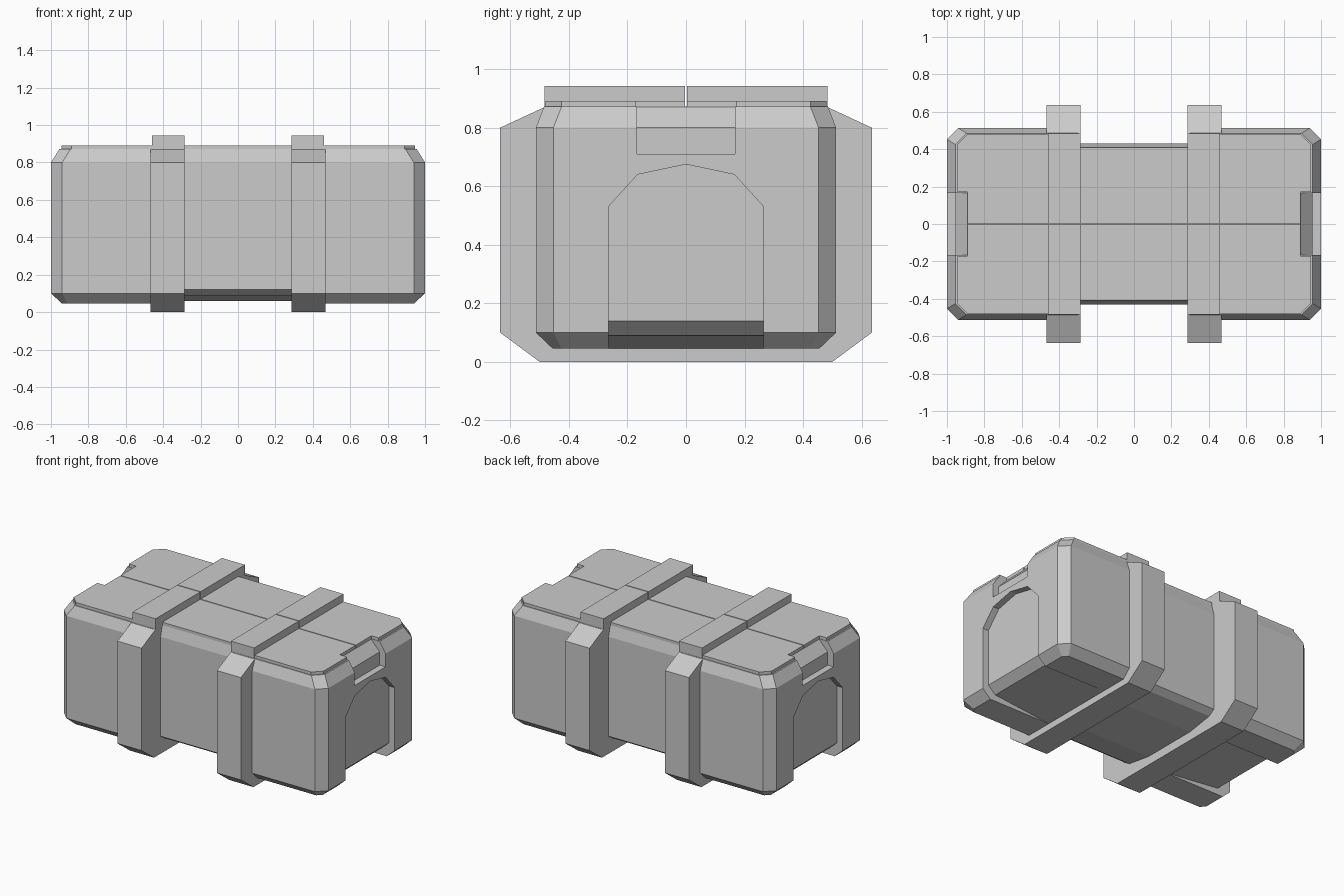
import bpy, bmesh

if "Cube" in bpy.data.objects:
    bpy.data.objects.remove(bpy.data.objects["Cube"])


def finish(name, bm, mirror=(False, False), cutters=()):
    bmesh.ops.recalc_face_normals(bm, faces=bm.faces)
    me = bpy.data.meshes.new(name)
    bm.to_mesh(me)
    bm.free()
    ob = bpy.data.objects.new(name, me)
    bpy.context.collection.objects.link(ob)
    for c in cutters:
        m = ob.modifiers.new("cut", 'BOOLEAN')
        m.operation = 'DIFFERENCE'
        m.solver = 'EXACT'
        m.object = c
    if any(mirror):
        m = ob.modifiers.new("mirror", 'MIRROR')
        m.use_axis = (mirror[0], mirror[1], False)
        m.use_mirror_merge = False
    return ob


def loft(name, rings, **kw):
    """Skin matching rings of 3D points and cap both ends."""
    bm = bmesh.new()
    vs = [[bm.verts.new(p) for p in r] for r in rings]
    n = len(vs[0])
    for a, b in zip(vs, vs[1:]):
        for i in range(n):
            j = (i + 1) % n
            bm.faces.new((a[i], a[j], b[j], b[i]))
    bm.faces.new(vs[0])
    bm.faces.new(vs[-1])
    return finish(name, bm, **kw)


def prism(name, pts, axis, lo, hi, **kw):
    """Extrude a 2D profile along one axis (profile keeps x, y, z order)."""
    def place(p, t):
        q = list(p)
        q.insert("xyz".index(axis), t)
        return q
    return loft(name, [[place(p, t) for p in pts] for t in (lo, hi)], **kw)


def symmetric(pts):
    """Close a half profile by reflecting its first coordinate."""
    return pts + [(-a, b) for a, b in reversed(pts) if a > 0]


def cutter(ob):
    ob.hide_render = True
    ob.hide_viewport = True
    return ob


# Cutters: arched end recess, sloping underside recess, top handle notch
arch = cutter(prism("arch_cutter", symmetric(
    [(0, 0.675), (0.165, 0.64), (0.265, 0.53), (0.265, 0.139)]), 'x', 0.955, 1.2))
under = cutter(prism("underside_cutter", [
    (1.2, -0.1), (1.2, 0.14), (0.955, 0.14), (0.90, 0.09), (0.44, 0.042), (0.44, -0.1)],
    'y', -0.265, 0.265))
notch = cutter(prism("notch_cutter", [
    (1.2, 0.71), (0.955, 0.71), (0.955, 0.80), (0.89, 0.87), (0.89, 1.0), (1.2, 1.0)],
    'y', -0.167, 0.167))


# End blocks with chamfered corners
def ring(x, y, z, c=0.06):
    return [(0.3, -y, z), (x - c, -y, z), (x, c - y, z),
            (x, y - c, z), (x - c, y, z), (0.3, y, z)]


loft("end_block", [ring(0.94, 0.455, 0.045, 0.03), ring(1, 0.513, 0.10),
                   ring(1, 0.513, 0.80), ring(0.955, 0.485, 0.872)],
     mirror=(True, False), cutters=(arch, under, notch))

# Recessed middle body
prism("middle_body", symmetric(
    [(0, 0.06), (0.20, 0.06), (0.385, 0.09), (0.43, 0.12), (0.43, 0.80), (0.41, 0.872)]),
    'x', -0.3, 0.3)

# Split lid: two thin leaves with a centre seam
prism("lid_leaf", symmetric(
    [(0.89, 0.003), (0.89, 0.17), (0.945, 0.17), (0.945, 0.425), (0.89, 0.48),
     (0.285, 0.48), (0.285, 0.41)]), 'z', 0.868, 0.892, mirror=(False, True))

# Heavy bands around the body
prism("band", symmetric(
    [(0.5, 0), (0.635, 0.10), (0.635, 0.80), (0.48, 0.872)]),
    'x', 0.285, 0.467, mirror=(True, False))

# Split straps over the lid
prism("lid_strap", [(0.003, 0.87), (0.483, 0.87), (0.483, 0.943), (0.003, 0.943)],
      'x', 0.285, 0.46, mirror=(True, True))
